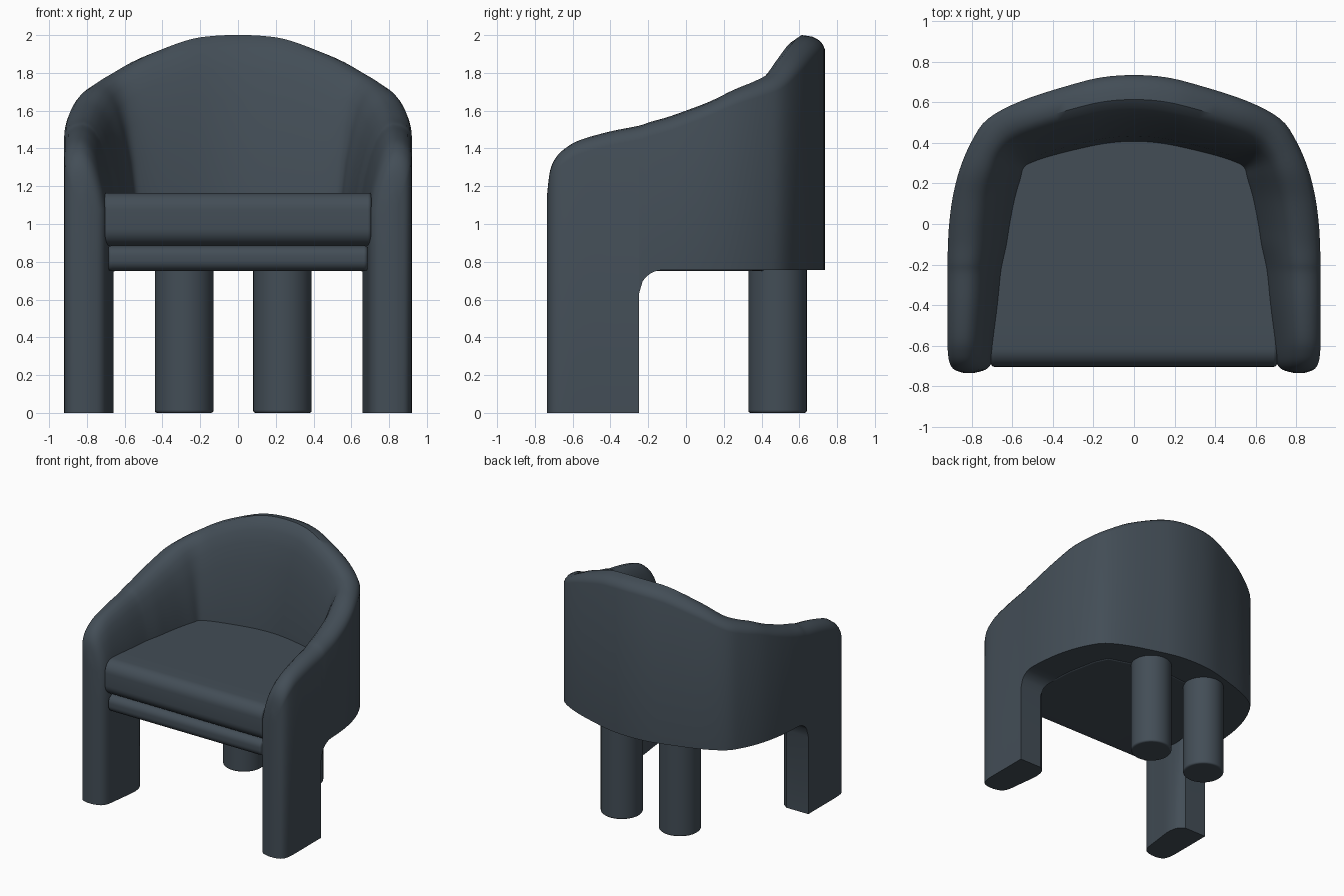
import bpy, bmesh, math
from mathutils import Vector

if "Cube" in bpy.data.objects:
    bpy.data.objects.remove(bpy.data.objects["Cube"])

fabric = bpy.data.materials.new("slate fabric")
fabric.diffuse_color = (0.056, 0.075, 0.094, 1)
fabric.use_nodes = True
fabric.node_tree.nodes["Principled BSDF"].inputs["Base Color"].default_value = fabric.diffuse_color


def finish(name, bm, bevel=0, angle=40):
    bmesh.ops.recalc_face_normals(bm, faces=bm.faces)
    me = bpy.data.meshes.new(name)
    bm.to_mesh(me)
    bm.free()
    me.materials.append(fabric)
    ob = bpy.data.objects.new(name, me)
    bpy.context.collection.objects.link(ob)
    if bevel:
        mod = ob.modifiers.new("soft edges", 'BEVEL')
        mod.width, mod.segments, mod.limit_method = bevel, 3, 'ANGLE'
    bpy.ops.object.select_all(action='DESELECT')
    ob.select_set(True)
    bpy.context.view_layer.objects.active = ob
    bpy.ops.object.shade_smooth_by_angle(angle=math.radians(angle))
    return ob


def catmull(pts, steps):
    out = []
    for i in range(len(pts) - 1):
        a, b = pts[max(i - 1, 0)], pts[i]
        c, d = pts[i + 1], pts[min(i + 2, len(pts) - 1)]
        for k in range(steps):
            t = k / steps
            out.append(tuple(
                q if k == 0 else 0.5 * (2*q + (r-p)*t + (2*p-5*q+4*r-s)*t*t + (3*q-p-3*r+s)*t**3)
                for p, q, r, s in zip(a, b, c, d)))
    return out + [pts[-1]]


# Wrap-around shell stations: outer x, y, inner x, y, crest height
half = [
    (.84, -.735, .79, -.735, 1.16), (.885, -.72, .735, -.72, 1.28),
    (.908, -.69, .705, -.69, 1.35), (.918, -.64, .69, -.64, 1.40),
    (.92, -.56, .68, -.56, 1.445), (.92, -.40, .66, -.40, 1.49),
    (.92, -.25, .645, -.25, 1.52), (.92, -.19, .635, -.19, 1.54),
    (.918, -.10, .615, -.10, 1.565), (.912, 0, .60, 0, 1.60),
    (.895, .13, .575, .13, 1.65), (.86, .27, .55, .22, 1.71),
    (.80, .41, .535, .275, 1.755), (.72, .52, .49, .30, 1.80),
    (.55, .61, .40, .33, 1.885), (.30, .69, .24, .37, 1.97),
    (.15, .725, .12, .392, 1.995), (0, .735, 0, .40, 2.0)]
full = half + [(-s[0], s[1], -s[2], s[3], s[4]) for s in reversed(half[:-1])]

BOTTOM, LEG_BACK, R = 0.757, -0.25, 0.13


def underside(y):
    if y < LEG_BACK - 1e-6:
        return 0
    d = R - min(y - LEG_BACK, R)
    return BOTTOM - R + math.sqrt(max(R * R - d * d, 0))


def leg_inset(y):
    """Rounds the inner rear corner of the front legs."""
    if y > LEG_BACK:
        return .08 * max(0, 1 - (y - LEG_BACK) / R)
    d = max(0, y - (LEG_BACK - .16)) / .16
    return .08 * (1 - math.sqrt(max(0, 1 - d * d)))


# Cross-section: (fraction outer to inner, fixed drop, share of inner wall height)
profile = [(0, .075, 0), (.03, .05, 0), (.09, .027, 0), (.2, .008, 0), (.36, 0, 0),
           (.48, 0, .03), (.58, 0, .09), (.68, 0, .19), (.79, 0, .37), (.9, 0, .63), (1, 0, 1)]


def ring(bm, st, zb):
    xo, yo, xi, yi, zt = st
    pts = [(xo, yo, zb)]
    for t, drop, share in profile:
        pts.append((xo + (xi - xo) * t, yo + (yi - yo) * t, zt - drop - share * (zt - 1.08)))
    xl = xi + math.copysign(leg_inset(yo), xi) if xi else xi
    pts += [(xi, yi, .82), (xl, yi, .79), (xl, yi, zb)]
    return [bm.verts.new(p) for p in pts]


bm = bmesh.new()
rings = []
for st in catmull(full, 4):
    if abs(st[1] - LEG_BACK) < 1e-6:      # flat rear face of each front leg
        levels = [0, BOTTOM - R]
        if st[0] < 0:
            levels.reverse()
        rings += [ring(bm, st, z) for z in levels]
    else:
        rings.append(ring(bm, st, underside(st[1])))
for a, b in zip(rings, rings[1:]):
    n = len(a)
    for j in range(n):
        k = (j + 1) % n
        if (a[j].co - b[j].co).length < 1e-6 and (a[k].co - b[k].co).length < 1e-6:
            continue
        bm.faces.new([a[j], a[k], b[k], b[j]])
bm.faces.new(rings[0])
bm.faces.new(rings[-1])
bmesh.ops.remove_doubles(bm, verts=bm.verts, dist=1e-5)
finish("back_arms_and_front_legs", bm)


# Seat base and cushion, tucked into the shell walls, with a rolled front
def slab(name, pts, z0, z1, roll):
    bm = bmesh.new()
    outline = pts + [(-x, y) for x, y in reversed(pts) if x > 0]
    face = bm.faces.new([bm.verts.new((x, y, z0)) for x, y in outline])
    ext = bmesh.ops.extrude_face_region(bm, geom=[face])
    verts = [v for v in ext["geom"] if isinstance(v, bmesh.types.BMVert)]
    bmesh.ops.translate(bm, verts=verts, vec=Vector((0, 0, z1 - z0)))
    front = [e for e in bm.edges if all(v.co.y < -.66 for v in e.verts)
             and abs(e.verts[0].co.z - e.verts[1].co.z) < 1e-4]
    bmesh.ops.bevel(bm, geom=front, offset=roll, segments=8, profile=.5, affect='EDGES')
    finish(name, bm, 0.015)


rear = [(.66, 0), (.61, .25), (.56, .36), (.30, .44), (0, .47)]
slab("seat_base", [(.685, -.69), (.69, -.5)] + rear, 0.752, 0.885, 0.055)
slab("seat_cushion", [(.705, -.705), (.71, -.5)] + rear, 0.885, 1.165, 0.09)

# Round back legs
for name, x in (("back_leg_left", -.285), ("back_leg_right", .235)):
    bm = bmesh.new()
    bmesh.ops.create_cone(bm, cap_ends=True, segments=40, radius1=.155, radius2=.155, depth=.80)
    bmesh.ops.translate(bm, verts=bm.verts, vec=Vector((x, .485, .40)))
    finish(name, bm, 0.012)
